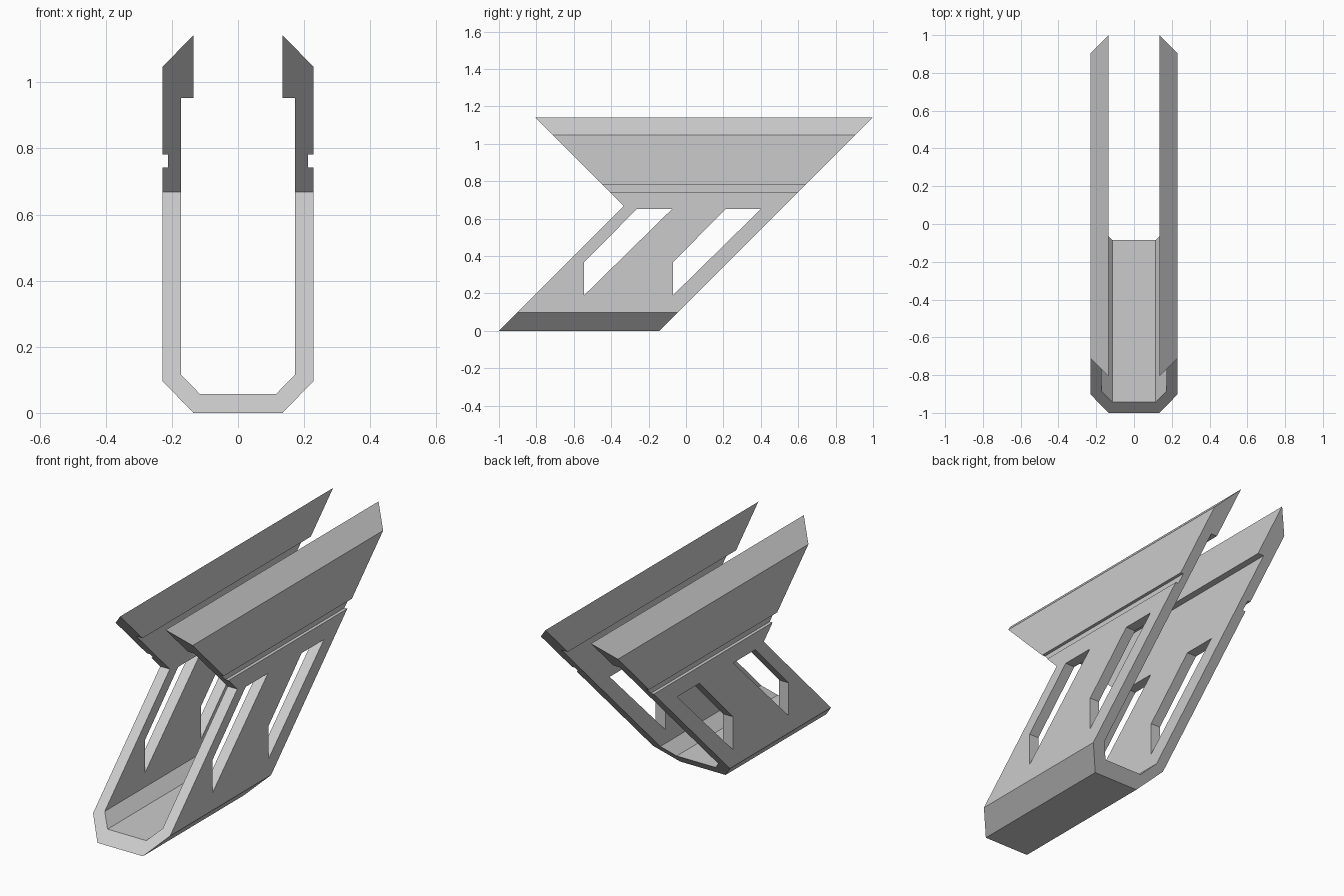
import bpy
import bmesh
from mathutils import Vector

cube = bpy.data.objects.get("Cube")
if cube:
    bpy.data.objects.remove(cube, do_unlink=True)

grey = bpy.data.materials.new("light_grey")
grey.use_nodes = True
colour = (0.6, 0.6, 0.6, 1)
grey.diffuse_color = colour
grey.node_tree.nodes["Principled BSDF"].inputs["Base Color"].default_value = colour


def prism(name, points, start, depth):
    """Extrude a closed outline of 3D points by the depth vector."""
    bm = bmesh.new()
    face = bm.faces.new([bm.verts.new(Vector(p) + Vector(start)) for p in points])
    result = bmesh.ops.extrude_face_region(bm, geom=[face], use_keep_orig=True)
    moved = [v for v in result["geom"] if isinstance(v, bmesh.types.BMVert)]
    bmesh.ops.translate(bm, verts=moved, vec=depth)
    bmesh.ops.recalc_face_normals(bm, faces=bm.faces)
    mesh = bpy.data.meshes.new(name)
    bm.to_mesh(mesh)
    bm.free()
    mesh.materials.append(grey)
    obj = bpy.data.objects.new(name, mesh)
    bpy.context.collection.objects.link(obj)
    return obj


def side_prism(name, outline):
    return prism(name, [(0, y, z) for y, z in outline], (-0.4, 0, 0), (0.8, 0, 0))


def cut(target, cutter, operation):
    mod = target.modifiers.new(cutter.name, "BOOLEAN")
    mod.operation = operation
    mod.solver = "EXACT"
    mod.object = cutter
    bpy.context.view_layer.objects.active = target
    bpy.ops.object.modifier_apply(modifier=mod.name)
    bpy.data.objects.remove(cutter, do_unlink=True)


# U-shaped channel with grooved walls and inward lips, mirrored in x
half = [(0.135, 0), (0.229, 0.097), (0.229, 0.743), (0.212, 0.743),
        (0.212, 0.782), (0.229, 0.782), (0.229, 1.047), (0.135, 1.142),
        (0.135, 0.953), (0.172, 0.953), (0.172, 0.115), (0.115, 0.057)]
section = half + [(-x, z) for x, z in reversed(half)]
bracket = prism("channel_bracket", [(x, 0, z) for x, z in section],
                (0, -1.3, 0), (0, 2.6, 0))

# Slanted leg flaring into the wide top rail
silhouette = side_prism("silhouette", [(-1.1, -0.1), (-0.243, -0.1), (1.108, 1.25),
                                       (-0.915, 1.25), (-0.333, 0.668)])
cut(bracket, silhouette, "INTERSECT")

# Two slanted windows through both walls
for shift in (0, 0.475):
    window = side_prism("window", [(y + shift, z) for y, z in
                        [(-0.545, 0.19), (-0.073, 0.653), (-0.262, 0.653), (-0.545, 0.366)]])
    cut(bracket, window, "DIFFERENCE")
